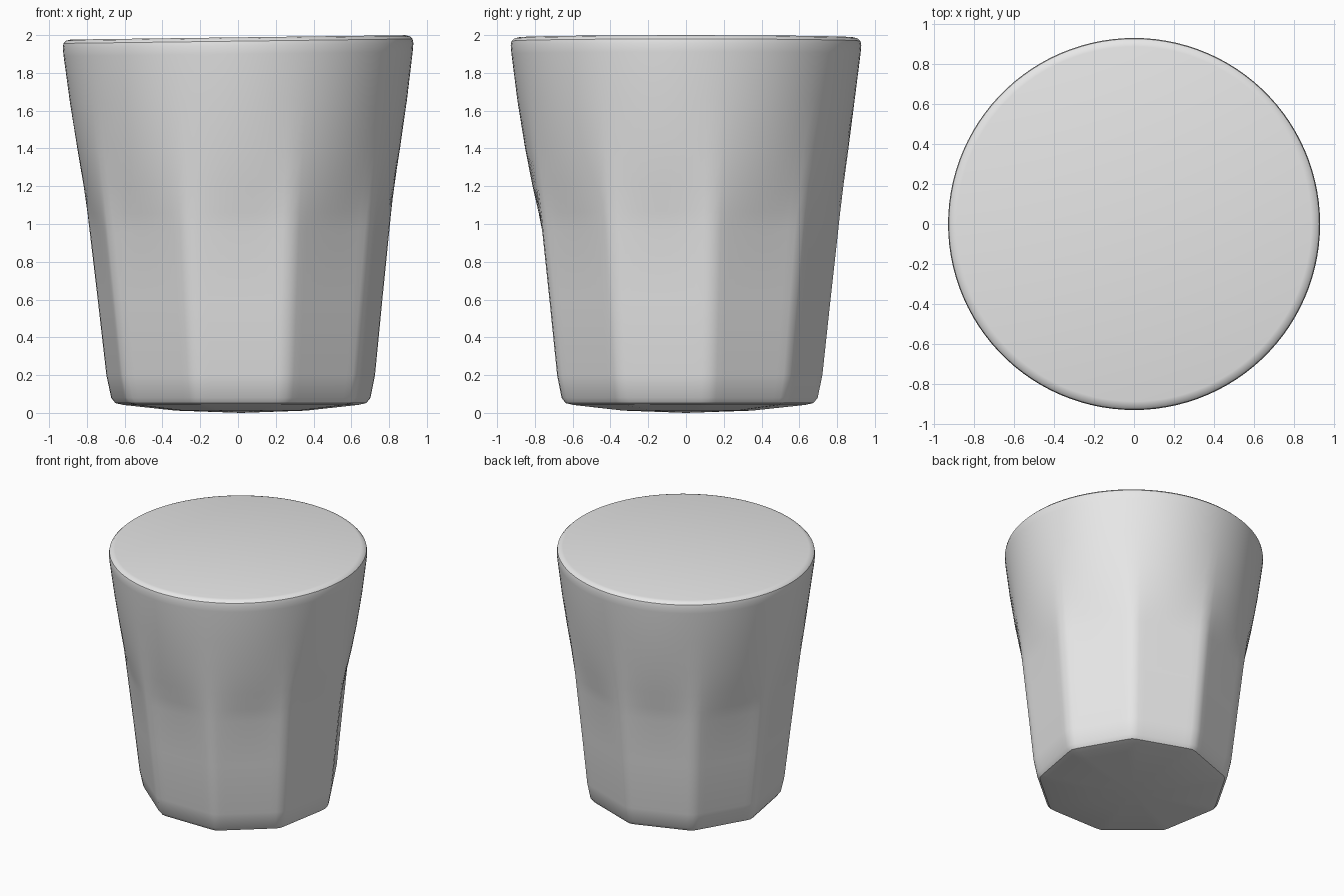
import bpy, bmesh
from math import cos, sin, pi, radians

cube = bpy.data.objects.get("Cube")
if cube:
    bpy.data.objects.remove(cube, do_unlink=True)

# One plain grey
grey = bpy.data.materials.new("plain grey")
grey.use_nodes = True
colour = (0.8, 0.8, 0.8, 1)
grey.diffuse_color = colour
grey.node_tree.nodes["Principled BSDF"].inputs["Base Color"].default_value = colour

SEGMENTS = 108
SIDES = 9

# Height, corner radius, facet strength (1 = nine flat sides, 0 = round)
profile = [
    (0.012, 0.35, 1), (0.042, 0.63, 1), (0.052, 0.675, 1), (0.08, 0.697, 1),
    (0.2, 0.722, 1), (0.6, 0.765, 1), (0.96, 0.805, 1), (1.06, 0.816, 0.8),
    (1.2, 0.833, 0.45), (1.4, 0.86, 0.18), (1.65, 0.892, 0), (1.9, 0.924, 0),
    (1.945, 0.928, 0), (1.968, 0.924, 0), (1.982, 0.91, 0), (1.988, 0.885, 0),
]


def outline(radius, facet, angle):
    """Radius blended between a circle and a softly cornered polygon."""
    step = 2 * pi / SIDES
    off = (angle + pi / 2 + step / 2) % step - step / 2
    flat = min(radius * 0.945 / cos(off), radius)
    return radius + (flat - radius) * facet


def point(height, radius, facet, angle):
    r = outline(radius, facet, angle)
    x = r * cos(angle) + 0.016 * (1 - height / 2)   # slight lean
    z = height + 0.013 * x * height / 2             # slightly tilted rim
    return x, r * sin(angle), z


# Solid tumbler: rings joined by walls, closed at both ends
bm = bmesh.new()
rings = [[bm.verts.new(point(h, r, f, 2 * pi * i / SEGMENTS)) for i in range(SEGMENTS)]
         for h, r, f in profile]
for low, high in zip(rings, rings[1:]):
    for i in range(SEGMENTS):
        j = (i + 1) % SEGMENTS
        bm.faces.new((low[i], low[j], high[j], high[i]))
base = bm.verts.new((0.016, 0, 0))
for i in range(SEGMENTS):
    bm.faces.new((base, rings[0][(i + 1) % SEGMENTS], rings[0][i]))
bm.faces.new(rings[-1])
bmesh.ops.recalc_face_normals(bm, faces=bm.faces)

mesh = bpy.data.meshes.new("tumbler")
bm.to_mesh(mesh)
bm.free()
mesh.materials.append(grey)
tumbler = bpy.data.objects.new("tumbler", mesh)
bpy.context.collection.objects.link(tumbler)

bpy.ops.object.select_all(action="DESELECT")
tumbler.select_set(True)
bpy.context.view_layer.objects.active = tumbler
bpy.ops.object.shade_smooth_by_angle(angle=radians(35))
